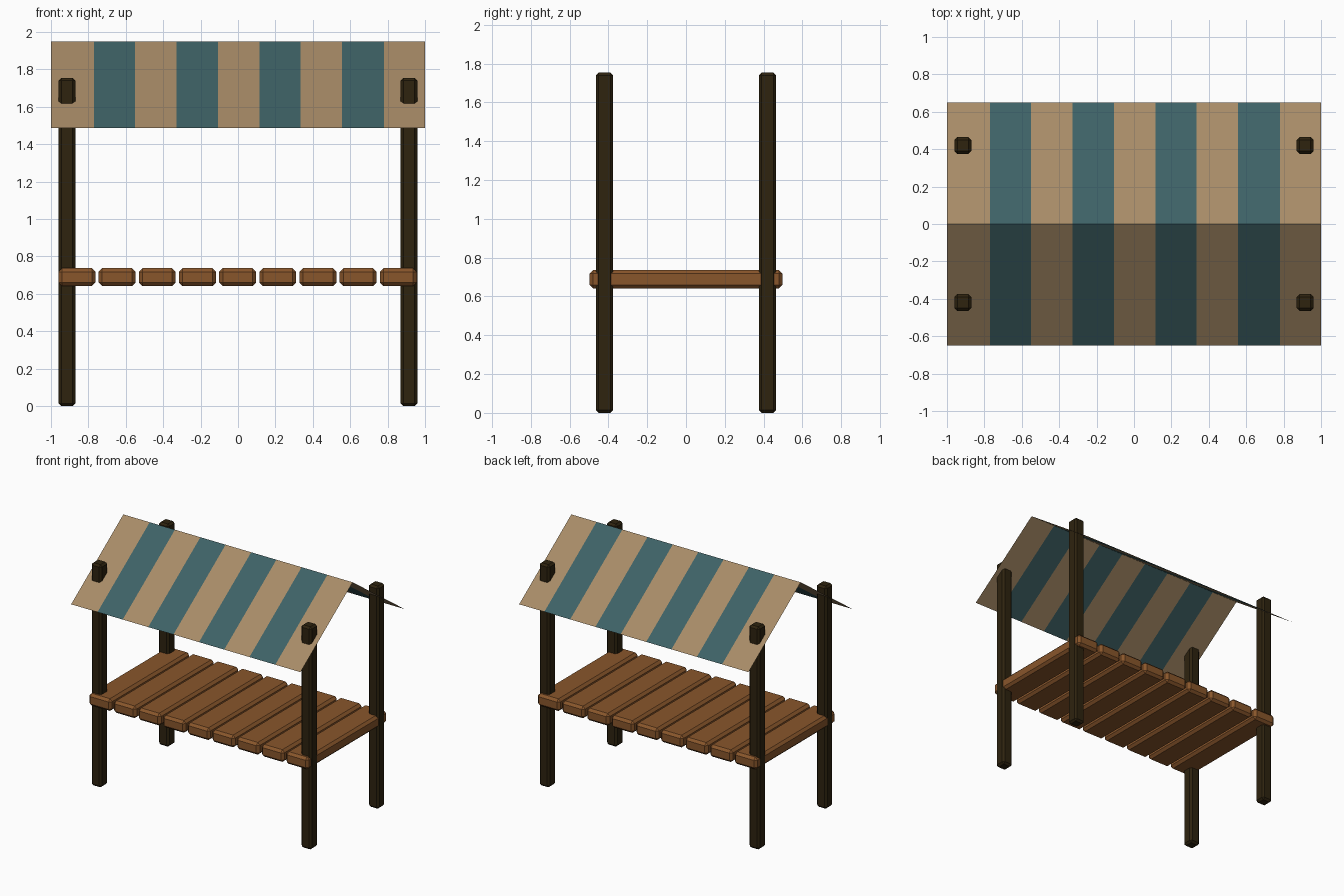
import bpy, bmesh

if "Cube" in bpy.data.objects:
    bpy.data.objects.remove(bpy.data.objects["Cube"])


def material(name, rgb):
    m = bpy.data.materials.new(name)
    lin = [(c / 255 / 12.92) if c / 255 <= 0.04045 else ((c / 255 + 0.055) / 1.055) ** 2.4 for c in rgb]
    m.diffuse_color = (*lin, 1)
    m.use_nodes = True
    m.node_tree.nodes["Principled BSDF"].inputs["Base Color"].default_value = m.diffuse_color
    return m


dark_wood = material("dark wood", (46, 35, 15))
plank_wood = material("plank wood", (137, 86, 43))
tan_cloth = material("tan cloth", (168, 140, 103))
teal_cloth = material("teal cloth", (62, 98, 102))


def add_object(name, bm, *mats):
    mesh = bpy.data.meshes.new(name)
    bm.to_mesh(mesh)
    bm.free()
    for m in mats:
        mesh.materials.append(m)
    obj = bpy.data.objects.new(name, mesh)
    bpy.context.collection.objects.link(obj)
    return obj


def chamfered_box(name, size, centre, chamfer, mat):
    bm = bmesh.new()
    bmesh.ops.create_cube(bm, size=1)
    for v in bm.verts:
        v.co = [c + s * p for c, s, p in zip(centre, size, v.co)]
    bmesh.ops.bevel(bm, geom=bm.edges[:], offset=chamfer, segments=1,
                    affect='EDGES', profile=0.5)
    return add_object(name, bm, mat)


# Four corner posts that pass through the awning
for side, x in (("left", -0.915), ("right", 0.915)):
    for end, y in (("front", -0.42), ("back", 0.42)):
        chamfered_box(f"{end}_{side}_post", (0.09, 0.09, 1.755), (x, y, 0.8775), 0.015, dark_wood)

# Counter planks laid front to back
for i in range(9):
    chamfered_box(f"counter_plank_{i + 1}", (0.197, 0.995, 0.096),
                  ((i - 4) * 0.2148 - 0.002, 0, 0.689), 0.019, plank_wood)

# Thin gabled awning, one strip per cloth stripe
stripe_x = [-1, -0.77, -0.55, -0.328, -0.108, 0.115, 0.335, 0.555, 0.78, 1]
bm = bmesh.new()
rows = [[bm.verts.new((x, y, z)) for x in stripe_x]
        for y, z in ((-0.65, 1.488), (0, 1.948), (0.65, 1.488))]
for low, high in zip(rows, rows[1:]):
    for i in range(len(stripe_x) - 1):
        face = bm.faces.new((low[i], low[i + 1], high[i + 1], high[i]))
        face.material_index = i % 2
add_object("striped_awning", bm, tan_cloth, teal_cloth)
